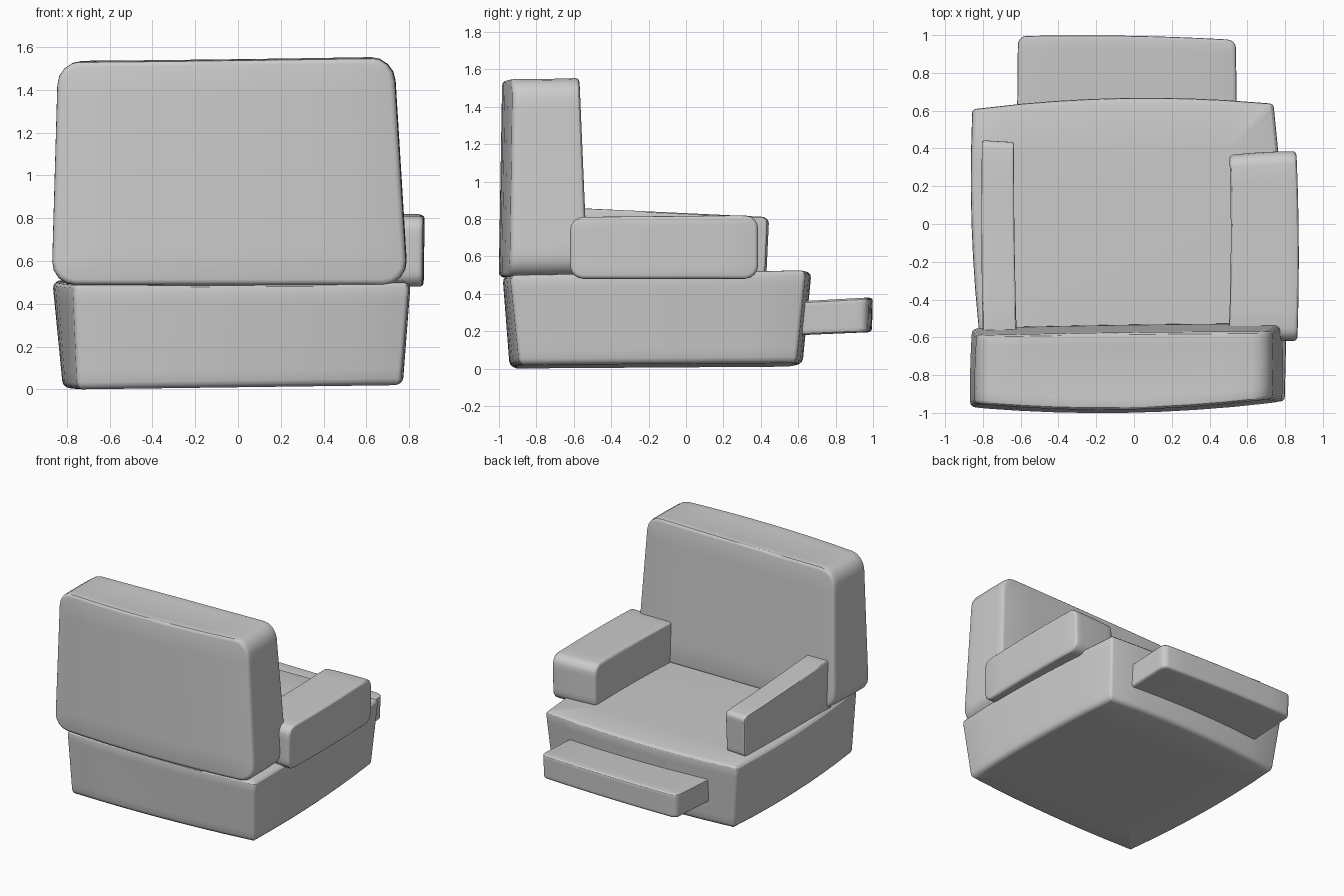
import bpy, bmesh
from mathutils import Vector

if "Cube" in bpy.data.objects:
    bpy.data.objects.remove(bpy.data.objects["Cube"])


def cushion(name, low, high, axis, corner_r, edge_r, bow=(0, 0, 0, 0, 0, 0), segs=4):
    """Rounded block warped into a bowed hexahedron.
    low / high: four corners each, order back-left, back-right, front-right, front-left.
    axis: edges along it get corner_r, remaining edges get edge_r.
    bow: outward swell of the -x, +x, -y, +y, -z, +z sides."""
    low = [Vector(p) for p in low]
    high = [Vector(p) for p in high]
    pts = low + high
    size = [max(p[i] for p in pts) - min(p[i] for p in pts) for i in range(3)]
    bm = bmesh.new()
    bmesh.ops.create_cube(bm, size=1)
    bmesh.ops.scale(bm, vec=size, verts=bm.verts)

    def along(e):
        d = (e.verts[1].co - e.verts[0].co).normalized()
        return abs(d[axis]) > 0.9

    bmesh.ops.bevel(bm, geom=[e for e in bm.edges if along(e)], offset=corner_r,
                    segments=segs, profile=0.5, affect='EDGES')
    rim = [e for e in bm.edges if not along(e)]
    bmesh.ops.bevel(bm, geom=rim, offset=edge_r, segments=3, profile=0.5, affect='EDGES')

    # slice so the sides can bow smoothly
    for i in range(3):
        n = Vector((0, 0, 0))
        n[i] = 1
        for k in range(1, 8):
            bmesh.ops.bisect_plane(bm, geom=bm.verts[:] + bm.edges[:] + bm.faces[:],
                                   plane_co=n * size[i] * (k / 8 - 0.5) * 0.9, plane_no=n)

    for v in bm.verts:
        u, w, h = (v.co[i] / size[i] + 0.5 for i in range(3))

        def quad(q):
            return q[0].lerp(q[1], u).lerp(q[3].lerp(q[2], u), w)

        fu, fw = 4 * u * (1 - u), 4 * w * (1 - w)
        p = quad(low).lerp(quad(high), h)
        p.x += fw * (bow[1] * u - bow[0] * (1 - u))
        p.y += fu * (bow[3] * w - bow[2] * (1 - w))
        p.z += fu * fw * (bow[5] * h - bow[4] * (1 - h))
        v.co = p
    bmesh.ops.recalc_face_normals(bm, faces=bm.faces)

    me = bpy.data.meshes.new(name)
    bm.to_mesh(me)
    bm.free()
    ob = bpy.data.objects.new(name, me)
    bpy.context.collection.objects.link(ob)
    bpy.ops.object.select_all(action='DESELECT')
    ob.select_set(True)
    bpy.context.view_layer.objects.active = ob
    bpy.ops.object.shade_smooth_by_angle()
    return ob


# deep seat block, tapering to the floor
cushion("seat",
        [(-.75, -.93, .0), (.76, -.89, .02), (.71, .59, .03), (-.80, .565, .01)],
        [(-.77, -.96, .49), (.80, -.94, .50), (.74, .64, .525), (-.86, .61, .51)],
        axis=2, corner_r=.02, edge_r=.035, bow=(.04, .03, .03, .045, 0, .01), segs=3)

# backrest with big rounded corners
cushion("backrest",
        [(-.87, -.97, .49), (.79, -.94, .49), (.79, -.525, .50), (-.86, -.55, .49)],
        [(-.84, -.95, 1.53), (.725, -.925, 1.55), (.725, -.57, 1.555), (-.83, -.59, 1.535)],
        axis=1, corner_r=.11, edge_r=.025, bow=(.005, .005, .045, .005, .015, -.01))

# wide right armrest
cushion("right_armrest",
        [(.50, -.61, .48), (.86, -.62, .48), (.855, .385, .48), (.505, .365, .48)],
        [(.50, -.61, .81), (.865, -.62, .81), (.86, .385, .82), (.505, .365, .82)],
        axis=0, corner_r=.07, edge_r=.02, bow=(-.01, .01, 0, .005, 0, 0))

# narrow left armrest
cushion("left_armrest",
        [(-.80, -.62, .48), (-.62, -.62, .48), (-.635, .42, .49), (-.80, .43, .49)],
        [(-.80, -.62, .86), (-.62, -.62, .86), (-.635, .435, .81), (-.805, .445, .81)],
        axis=0, corner_r=.04, edge_r=.012, bow=(.005, -.005, 0, 0, 0, 0))

# footrest sticking out of the seat front
cushion("footrest",
        [(-.615, .52, .175), (.54, .52, .175), (.535, .97, .195), (-.61, .99, .195)],
        [(-.62, .52, .355), (.545, .52, .355), (.54, .975, .38), (-.615, .995, .38)],
        axis=2, corner_r=.045, edge_r=.02, bow=(0, 0, 0, .012, 0, 0))
